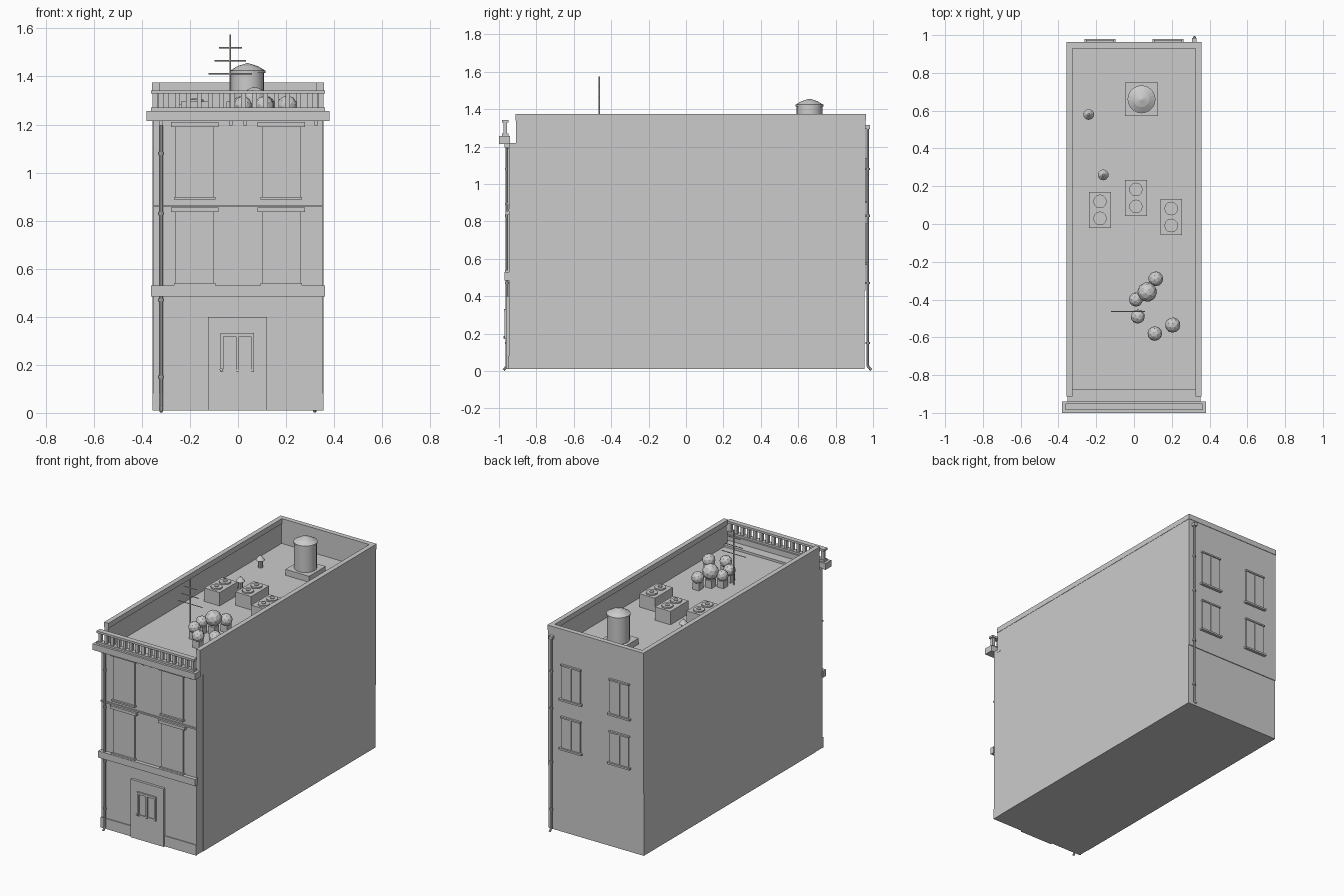
import bpy, math
from mathutils import Vector

if "Cube" in bpy.data.objects:
    bpy.data.objects.remove(bpy.data.objects["Cube"], do_unlink=True)

grey = bpy.data.materials.new("plain_grey")
grey.use_nodes = True
grey.diffuse_color = (0.6, 0.6, 0.6, 1)
grey.node_tree.nodes["Principled BSDF"].inputs["Base Color"].default_value = (0.6, 0.6, 0.6, 1)


def finish(name):
    ob = bpy.context.object
    ob.name = name
    ob.data.materials.append(grey)
    return ob


def box(name, x, y, z):
    """Box from three (low, high) ranges."""
    bpy.ops.mesh.primitive_cube_add(size=1, location=[sum(r) / 2 for r in (x, y, z)])
    ob = finish(name)
    for v in ob.data.vertices:
        v.co = [c * (r[1] - r[0]) for c, r in zip(v.co, (x, y, z))]
    return ob


def rod(name, start, end, radius, sides=8, tip=None):
    """Cylinder or tapered cone between two points."""
    a, b = Vector(start), Vector(end)
    bpy.ops.mesh.primitive_cone_add(
        vertices=sides, radius1=radius, radius2=radius if tip is None else tip,
        depth=(b - a).length, location=(a + b) / 2,
        rotation=(b - a).to_track_quat('Z', 'Y').to_euler())
    return finish(name)


def smooth():
    bpy.ops.object.shade_smooth_by_angle(angle=math.radians(35))


W, ROOF = 0.355, 1.205

# Main shell: body, front wall, rear upper wall
box("building_body", (-W, W), (-0.875, 0.955), (0.01, ROOF))
box("front_wall", (-W + 0.002, W - 0.002), (-0.945, -0.875), (0.01, 1.22))
box("rear_upper_wall", (-W, W), (0.95, 0.96), (0.43, 1.22))

# Parapet walls with coping
for side, s in (("right", -1), ("left", 1)):
    box(side + "_parapet", sorted((s * 0.33, s * W)), (-0.91, 0.96), (1.2, 1.34))
    box(side + "_coping", sorted((s * 0.325, s * (W + 0.002))), (-0.912, 0.963), (1.34, 1.375))
box("rear_parapet", (-0.33, 0.33), (0.935, 0.96), (1.2, 1.34))
box("rear_coping", (-0.325, 0.325), (0.93, 0.963), (1.34, 1.375))

# Front cornice, brackets and balustrade
box("cornice", (-0.38, 0.38), (-1.0, -0.94), (1.215, 1.257))
box("balustrade_foot", (-0.362, 0.362), (-0.985, -0.95), (1.257, 1.27))
box("balustrade_rail", (-0.362, 0.362), (-0.985, -0.95), (1.328, 1.342))
for i in range(16):
    x = -0.345 + i * 0.046
    box("baluster", (x - 0.01, x + 0.01), (-0.977, -0.957), (1.268, 1.33))
for x in (-0.32, -0.03, 0.03, 0.325):
    box("cornice_bracket", (x - 0.007, x + 0.007), (-0.97, -0.944), (1.195, 1.216))

# Front bands and plinth
box("floor_band", (-0.361, 0.361), (-0.97, -0.94), (0.485, 0.53))
box("upper_string_course", (-W, W), (-0.953, -0.94), (0.856, 0.866))
box("plinth", (-W, W), (-0.951, -0.94), (0.01, 0.08))

# Windows, front and rear
for x in (-0.18, 0.18):
    for low, high in ((0.53, 0.835), (0.888, 1.19)):
        box("front_window", (x - 0.08, x + 0.08), (-0.954, -0.94), (low, high))
        box("front_lintel", (x - 0.098, x + 0.098), (-0.965, -0.94), (high, high + 0.02))
        box("front_sill", (x - 0.086, x + 0.086), (-0.967, -0.94), (low, low + 0.01))
    for low, high in ((0.58, 0.78), (0.91, 1.13)):
        box("rear_window", (x - 0.07, x + 0.07), (0.95, 0.967), (low, high))
        box("rear_window_mullion", (x - 0.005, x + 0.005), (0.95, 0.972), (low, high))
        box("rear_window_head", (x - 0.075, x + 0.075), (0.95, 0.974), (high, high + 0.01))
        box("rear_sill", (x - 0.083, x + 0.083), (0.95, 0.979), (low - 0.012, low))

# Entrance: surround, door frame, leaves and handle
box("door_surround", (-0.125, 0.12), (-0.962, -0.94), (0.01, 0.4))
box("door_frame_head", (-0.072, 0.067), (-0.972, -0.96), (0.317, 0.332))
for x in (-0.066, -0.002, 0.061):
    box("door_frame_post", (x - 0.006, x + 0.006), (-0.97, -0.96), (0.17, 0.32))
box("door_frame_rail", (-0.066, 0.061), (-0.968, -0.96), (0.17, 0.18))
rod("door_handle", (-0.07, -0.96, 0.18), (-0.07, -0.977, 0.18), 0.007)

# Drainpipes with collars and kicked-out feet
for name, x, y, s, top in (("front", -0.32, -0.957, -1, 1.215), ("rear", 0.32, 0.972, 1, 1.31)):
    rod(name + "_drainpipe", (x, y, 0.025), (x, y, top), 0.007)
    rod(name + "_drainpipe_foot", (x, y, 0.027), (x, y + s * 0.018, 0.005), 0.007)
    for z in (0.15, 0.47, 0.83, 1.08):
        rod(name + "_pipe_collar", (x, y, z - 0.006), (x, y, z + 0.006), 0.011)
box("rear_pipe_hopper", (0.308, 0.332), (0.96, 0.985), (1.295, 1.315))

# Water tank on its slab
tx, ty = 0.04, 0.66
box("tank_slab", (tx - 0.088, tx + 0.088), (ty - 0.088, ty + 0.088), (1.2, 1.245))
rod("water_tank", (tx, ty, 1.245), (tx, ty, 1.425), 0.069, 20)
smooth()
rod("tank_rim", (tx, ty, 1.415), (tx, ty, 1.425), 0.074, 20)
rod("tank_dome_lower", (tx, ty, 1.425), (tx, ty, 1.443), 0.072, 20, 0.042)
rod("tank_dome_upper", (tx, ty, 1.443), (tx, ty, 1.455), 0.042, 20, 0.004)

# Air conditioners with twin fans
for x, y in ((-0.18, 0.075), (0.01, 0.138), (0.197, 0.037)):
    box("air_conditioner", (x - 0.058, x + 0.058), (y - 0.095, y + 0.095), (1.2, 1.295))
    for dy in (-0.045, 0.045):
        rod("fan_ring", (x, y + dy, 1.295), (x, y + dy, 1.304), 0.036, 12)
        rod("fan_hub", (x, y + dy, 1.304), (x, y + dy, 1.309), 0.014, 8)

# Roof vents
for x, y in ((-0.24, 0.58), (-0.163, 0.26)):
    rod("vent_pipe", (x, y, 1.2), (x, y, 1.26), 0.016, 10)
    rod("vent_cap", (x, y, 1.255), (x, y, 1.285), 0.029, 10, 0.005)

# Potted shrubs
for x, y, z, r in ((0.01, -0.4, 1.28, 0.038), (0.07, -0.36, 1.305, 0.052),
                   (0.115, -0.29, 1.28, 0.04), (0.02, -0.49, 1.28, 0.038),
                   (0.11, -0.58, 1.28, 0.039), (0.205, -0.535, 1.28, 0.041)):
    box("shrub_pot", (x - 0.024, x + 0.024), (y - 0.024, y + 0.024), (1.2, 1.255))
    bpy.ops.mesh.primitive_ico_sphere_add(subdivisions=2, radius=r, location=(x, y, z),
                                          rotation=(x * 9, y * 7, 0))
    finish("shrub")

# Aerial
ax, ay = -0.032, -0.463
rod("aerial_mast", (ax, ay, 1.2), (ax, ay, 1.575), 0.004, 6)
for z, half in ((1.412, 0.09), (1.466, 0.066), (1.52, 0.048)):
    rod("aerial_bar", (ax - half, ay, z), (ax + half, ay, z), 0.003, 6)
